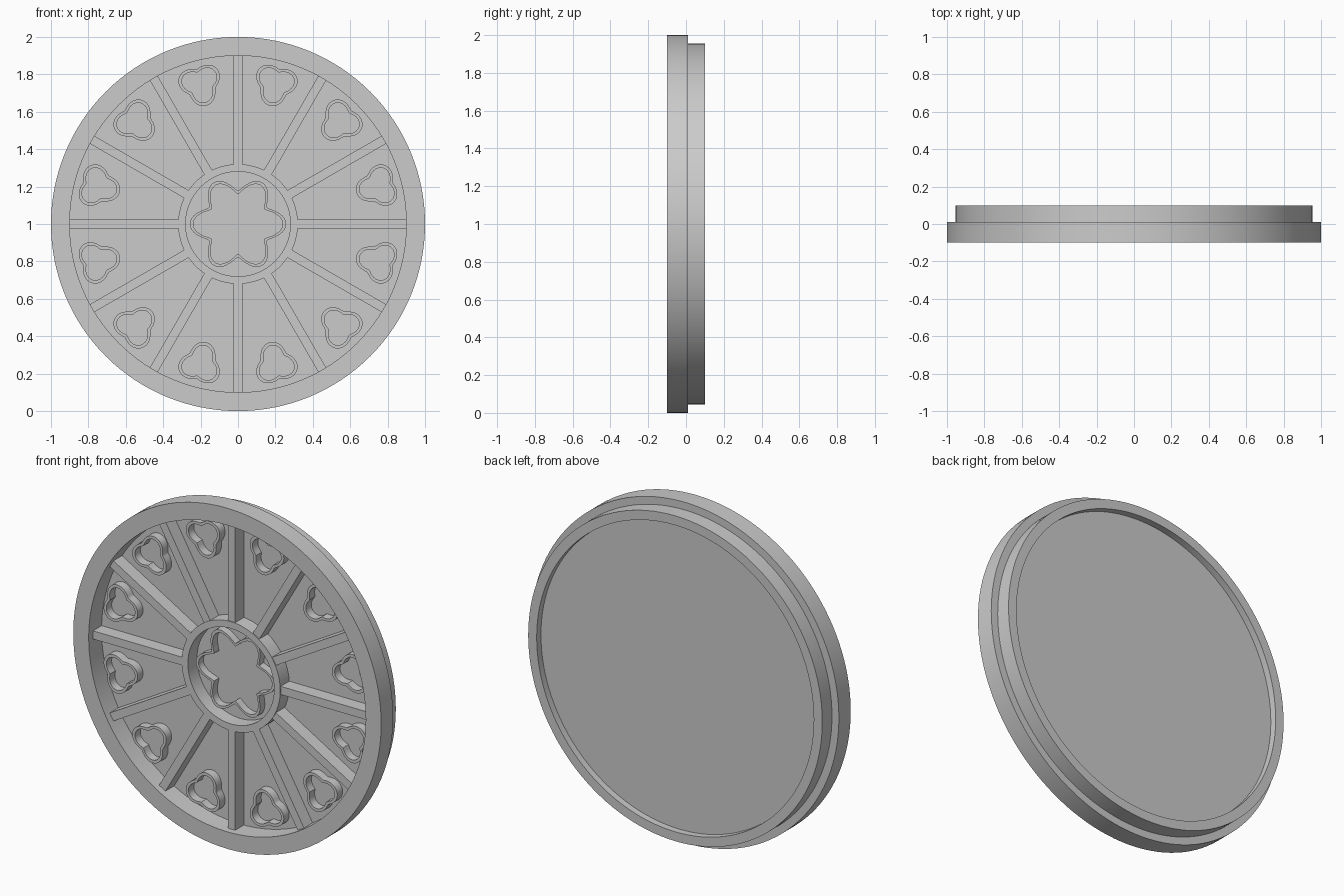
import bpy, bmesh, math
from math import cos, sin, pi, radians

if "Cube" in bpy.data.objects:
    bpy.data.objects.remove(bpy.data.objects["Cube"])


def finish(name, bm):
    bmesh.ops.recalc_face_normals(bm, faces=bm.faces)
    me = bpy.data.meshes.new(name)
    bm.to_mesh(me)
    bm.free()
    ob = bpy.data.objects.new(name, me)
    bpy.context.collection.objects.link(ob)
    bpy.ops.object.select_all(action='DESELECT')
    ob.select_set(True)
    bpy.context.view_layer.objects.active = ob
    bpy.ops.object.shade_smooth_by_angle(angle=radians(35))
    return ob


def circle(r):
    return lambda t: r


def foil(n, notch, tip):
    # rounded n-lobed outline in polar form
    return lambda t: notch + (tip - notch) * ((1 + cos(n * t)) / 2) ** 0.7


def band(name, outer, inner, y0, y1, centre=(0, 1), turn=0, n=128):
    # hollow extruded outline facing -y; inner=None gives a solid plate
    bm = bmesh.new()

    def loop(f, y):
        vs = []
        for i in range(n):
            t = 2 * pi * i / n
            r = f(t)
            vs.append(bm.verts.new((centre[0] + r * cos(t + turn), y,
                                    centre[1] + r * sin(t + turn))))
        return vs

    def bridge(a, b):
        for i in range(n):
            j = (i + 1) % n
            bm.faces.new((a[i], a[j], b[j], b[i]))

    of, ob = loop(outer, y0), loop(outer, y1)
    bridge(of, ob)
    if inner:
        nf, nb = loop(inner, y0), loop(inner, y1)
        bridge(of, nf)
        bridge(ob, nb)
        bridge(nf, nb)
    else:
        bm.faces.new(of)
        bm.faces.new(ob)
    return finish(name, bm)


def inset(f, d):
    return lambda t: f(t) - d


# stepped round frame
band("front_frame", circle(1.0), circle(0.9), -0.1, 0.01)
band("back_frame", circle(0.955), circle(0.9), 0.01, 0.1)

# recessed window pane
band("pane", circle(0.902), None, 0.02, 0.06)

# hub ring and six-lobed tracery
band("hub_ring", circle(0.32), circle(0.28), -0.065, 0.025)
six = foil(6, 0.178, 0.257)
band("hub_tracery", six, inset(six, 0.018), -0.025, 0.025, n=144)

# twelve radial bars with a three-lobed tracery between each pair
tre = foil(3, 0.082, 0.12)
for k in range(12):
    a = k * pi / 6
    bm = bmesh.new()
    bmesh.ops.create_cube(bm, size=1)
    for v in bm.verts:
        r = 0.608 + v.co.x * 0.59
        w = v.co.z * 0.048
        v.co = (r * cos(a) - w * sin(a), -0.0175 + v.co.y * 0.085,
                1 + r * sin(a) + w * cos(a))
    finish(f"spoke_{k + 1}", bm)

    m = a + pi / 12
    band(f"trefoil_{k + 1}", tre, inset(tre, 0.018), -0.03, 0.025,
         (0.775 * cos(m), 1 + 0.775 * sin(m)), m + pi, 72)
